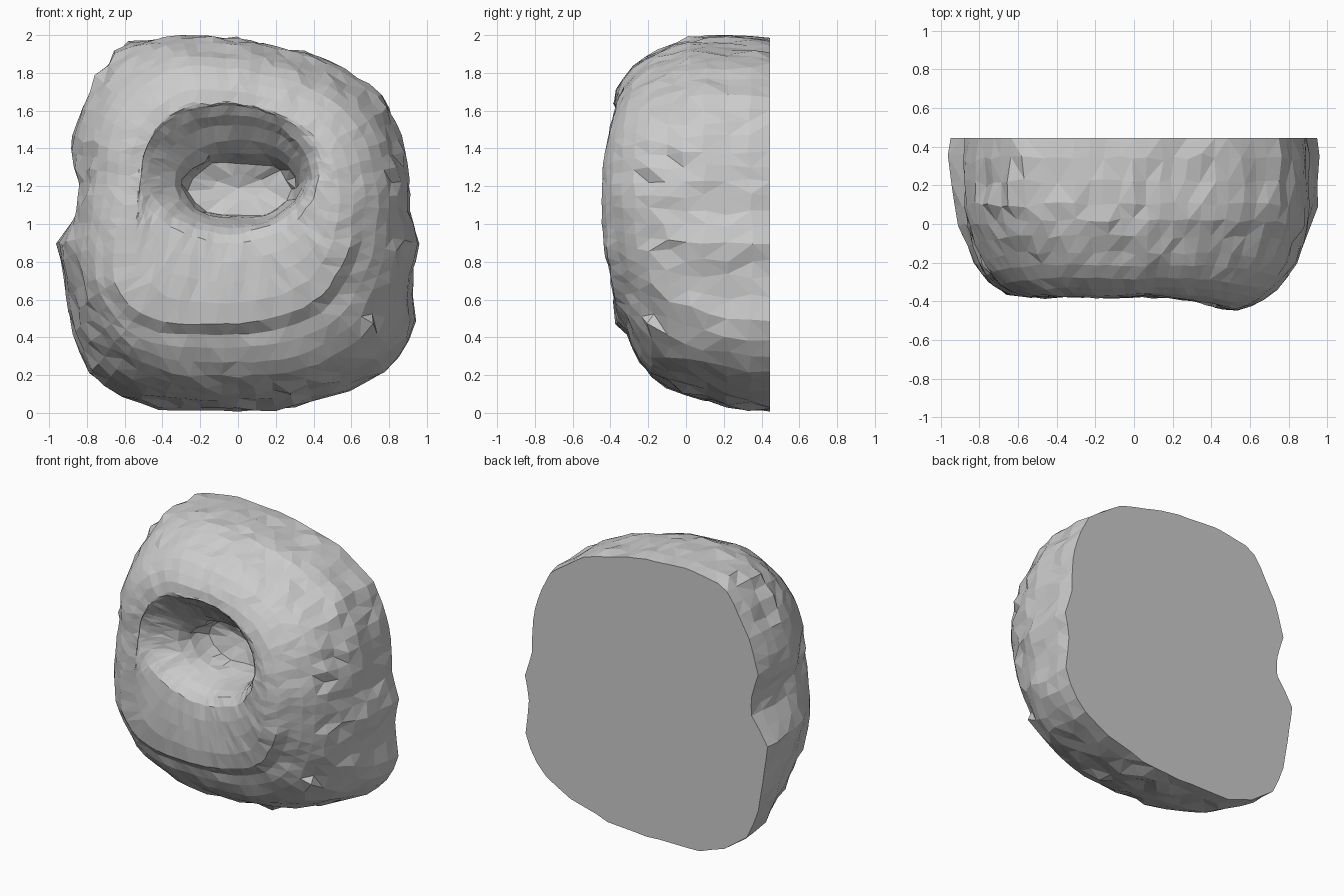
import bpy, bmesh, math, random
from mathutils import Vector, noise

if "Cube" in bpy.data.objects:
    bpy.data.objects.remove(bpy.data.objects["Cube"])

random.seed(4)
N = 72
CX, CZ = 0.0, 1.15

# Front silhouette (x, z), clockwise from the top
OUTLINE = [(0, 1.98), (.2, 1.945), (.5, 1.86), (.66, 1.75), (.76, 1.68), (.83, 1.55), (.895, 1.36),
           (.91, 1.05), (.96, .9), (.92, .7), (.95, .46), (.82, .24), (.6, .12), (.3, .03), (0, .01),
           (-.42, .015), (-.6, .08), (-.8, .22), (-.87, .4), (-.92, .65), (-.965, .93),
           (-.84, 1.05), (-.83, 1.2), (-.89, 1.4), (-.82, 1.62), (-.72, 1.8), (-.62, 1.95), (-.32, 2.0)]
# Rim profiles (fraction of silhouette radius, y) for the upper sides and the underside
SIDE = [(.985, .445), (1, .34), (1, .22), (1, .1), (.98, -.01), (.945, -.11), (.9, -.2),
        (.86, -.26), (.8, -.315), (.73, -.35), (.66, -.37), (.59, -.378)]
UNDER = [(1, .445), (.992, .34), (.975, .22), (.95, .1), (.92, 0), (.875, -.1), (.83, -.18),
         (.77, -.24), (.7, -.285), (.635, -.31), (.585, -.365), (.49, -.38)]
# Mouth rings (min x, max x, bottom z, top z, y)
MOUTH = [(-.53, .43, .9, 1.63, -.36), (-.48, .39, .95, 1.58, -.32), (-.41, .36, .98, 1.53, -.26),
         (-.34, .34, 1.0, 1.45, -.19), (-.3, .33, 1.02, 1.38, -.11), (-.29, .31, 1.03, 1.35, -.03),
         (-.27, .28, 1.04, 1.33, .05), (-.14, .15, 1.12, 1.26, .08)]
LEFT_SHELF = [0, 0, 0, 0, 0, .01, .03, .06, .1, .13, .13, .08]


def radius(a):
    """Distance from the centre to the silhouette along angle a (clockwise from up)."""
    d = (math.sin(a), math.cos(a))
    for (x0, z0), (x1, z1) in zip(OUTLINE, OUTLINE[1:] + OUTLINE[:1]):
        x0, z0, x1, z1 = x0 - CX, z0 - CZ, x1 - CX, z1 - CZ
        ex, ez = x1 - x0, z1 - z0
        det = d[0] * ez - d[1] * ex
        if abs(det) < 1e-9:
            continue
        t = (x0 * ez - z0 * ex) / det
        u = (x0 * d[1] - z0 * d[0]) / det
        if t > 0 and -1e-6 <= u <= 1 + 1e-6:
            return t
    return .9


SHARP = [radius(2 * math.pi * i / N) for i in range(N)]
SOFT = [sum(SHARP[(i + d) % N] for d in range(-3, 4)) / 7 for i in range(N)]


def bulge(x, y, z):
    """Swelling of the front on the right-hand side."""
    w = max(0, min(1, (-y - .1) / .2))
    return y - .075 * w * math.exp(-((x - .5) / .22) ** 2 - ((z - 1.12) / .42) ** 2)


def rim_ring(k):
    pts = []
    soft = max(0, min(1, (k - 2) / 4))     # bumps fade out towards the front
    for i in range(N):
        a = 2 * math.pi * i / N
        b = max(0, min(1, (-math.cos(a) - .05) / .6))
        s = SIDE[k][0] * (1 - b) + UNDER[k][0] * b
        y = SIDE[k][1] * (1 - b) + UNDER[k][1] * b
        # Wider shelf at the lower left, gentler slope along the top
        s += LEFT_SHELF[k] * math.exp(-((a - 4.05) / .4) ** 2)
        top = max(0, min(1, (math.cos(a) - .3) / .5))
        y += top * (.0, .0, .0, .0, .03, .045, .055, .05, .035, .02, .005, 0)[k]
        r = (SHARP[i] * (1 - soft) + SOFT[i] * soft) * s
        x, z = CX + r * math.sin(a), CZ + r * math.cos(a)
        pts.append(Vector((x, bulge(x, y, z), z)))
    return pts


def mouth_ring(x0, x1, z0, z1, y):
    pts = []
    for i in range(N):
        a = 2 * math.pi * i / N
        x = (x0 + x1) / 2 + (x1 - x0) / 2 * math.sin(a)
        z = (z0 + z1) / 2 + (z1 - z0) / 2 * math.cos(a)
        pts.append(Vector((x, bulge(x, y, z), z)))
    return pts


rings = [rim_ring(k) for k in range(len(SIDE))]
# Broad face between the rim and the mouth
first = mouth_ring(*MOUTH[0])
for f in (.35, .7):
    mid = [p.lerp(q, f) for p, q in zip(rings[11], first)]
    for p in mid:
        p.y -= .008
    rings.append(mid)
rings += [first] + [mouth_ring(*m) for m in MOUTH[1:]]

# Rough stone surface: chips on the sides, gentle unevenness on the front
for k, ring in enumerate(rings):
    side, back, inside = 0 < k < 7, k == 0, k > len(rings) - 5
    amp = .012 if side or inside else .003
    for p in ring:
        n = noise.noise_vector(p * 5) * .01 + noise.noise_vector(p * 13) * .008
        j = Vector([random.uniform(-amp, amp) for _ in range(3)])
        if side and random.random() < .06:
            j *= 2.5
        p += (n + j) * (.5 if back else 1)
        p.x = max(-.965, min(.965, p.x))
        p.z = max(0, min(2, p.z))
        p.y = .445 if back else max(-.455, min(.43, p.y))

bm = bmesh.new()
loops = [[bm.verts.new(p) for p in r] for r in rings]
for a, b in zip(loops, loops[1:]):
    for i in range(N):
        j = (i + 1) % N
        bm.faces.new((a[i], a[j], b[j], b[i]))
# Flat back and mouth floor
for loop, c in ((loops[0], (0, .445, 1)), (loops[-1], (0, .09, 1.19))):
    v = bm.verts.new(c)
    for i in range(N):
        bm.faces.new((loop[i], loop[(i + 1) % N], v))
# Merge the crowded points deep in the mouth into larger facets
crowd = [v for loop in loops[-5:] for v in loop]
bmesh.ops.remove_doubles(bm, verts=crowd, dist=.045)
bmesh.ops.triangulate(bm, faces=bm.faces[:])
bmesh.ops.recalc_face_normals(bm, faces=bm.faces[:])
mesh = bpy.data.meshes.new("hollow_stone")
bm.to_mesh(mesh)
bm.free()
bpy.context.collection.objects.link(bpy.data.objects.new("hollow_stone", mesh))
